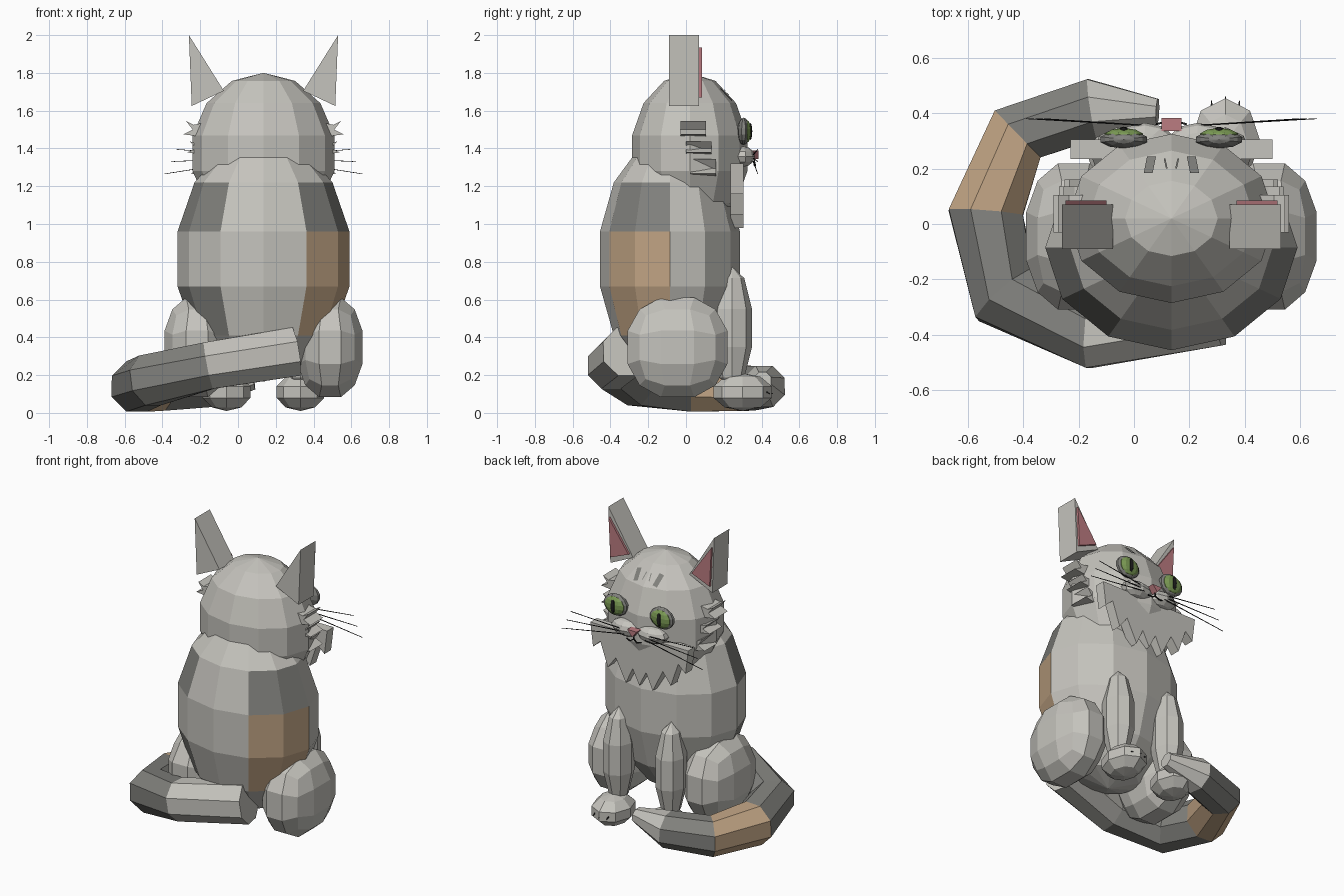
import bpy, bmesh, math
from mathutils import Vector, Matrix
from mathutils.bvhtree import BVHTree

cube = bpy.data.objects.get("Cube")
if cube:
    bpy.data.objects.remove(cube, do_unlink=True)

CX = 0.135  # mirror plane of the cat


def material(name, r, g, b):
    m = bpy.data.materials.new(name)
    m.use_nodes = True
    m.diffuse_color = (r, g, b, 1)
    m.node_tree.nodes["Principled BSDF"].inputs["Base Color"].default_value = (r, g, b, 1)
    return m


FUR = material("light grey fur", 0.56, 0.55, 0.51)
DARK = material("dark grey fur", 0.22, 0.22, 0.205)
TAN = material("tan fur", 0.53, 0.37, 0.23)
PINK = material("pink skin", 0.5, 0.2, 0.22)
GREEN = material("green iris", 0.2, 0.33, 0.09)
BLACK = material("black", 0.012, 0.012, 0.012)


def finish(name, bm, mats, rule=None):
    """Turn a bmesh into a flat-shaded object; rule picks a slot per face centre."""
    bmesh.ops.recalc_face_normals(bm, faces=bm.faces)
    if rule:
        for f in bm.faces:
            f.material_index = rule(f.calc_center_median())
    mesh = bpy.data.meshes.new(name)
    bm.to_mesh(mesh)
    bm.free()
    for m in mats:
        mesh.materials.append(m)
    ob = bpy.data.objects.new(name, mesh)
    bpy.context.collection.objects.link(ob)
    return ob


def place(bm, loc, size):
    bmesh.ops.transform(bm, verts=bm.verts,
                        matrix=Matrix.Translation(loc) @ Matrix.Diagonal((*size, 1)))


def ball(name, loc, size, mats, segs=12, rings=7, rule=None):
    bm = bmesh.new()
    bmesh.ops.create_uvsphere(bm, u_segments=segs, v_segments=rings, radius=1)
    place(bm, loc, size)
    return finish(name, bm, mats, rule)


def block_ball(name, loc, size, mats):
    """Rounded block: a subdivided cube pushed out to a sphere."""
    bm = bmesh.new()
    bmesh.ops.create_cube(bm, size=2)
    bmesh.ops.subdivide_edges(bm, edges=bm.edges[:], cuts=2, use_grid_fill=True)
    for v in bm.verts:
        v.co.normalize()
    place(bm, loc, size)
    return finish(name, bm, mats)


def prism(name, outline, y0, y1, mats):
    """Extrude an x-z outline from y0 to y1."""
    bm = bmesh.new()
    face = bm.faces.new([bm.verts.new((x, y0, z)) for x, z in outline])
    new = bmesh.ops.extrude_face_region(bm, geom=[face])["geom"]
    bmesh.ops.translate(bm, vec=(0, y1 - y0, 0),
                        verts=[g for g in new if isinstance(g, bmesh.types.BMVert)])
    return finish(name, bm, mats)


def tube(name, path, radii, sides, mats, slots=None):
    """Tube along a path with capped ends; slots gives a material per segment."""
    bm = bmesh.new()
    pts = [Vector(p) for p in path]
    rings = []
    for i, p in enumerate(pts):
        a, b = pts[max(i - 1, 0)], pts[min(i + 1, len(pts) - 1)]
        t = (b - a).normalized()
        side = t.cross(Vector((0, 0, 1))).normalized()
        up = side.cross(t)
        angles = [math.tau * (k + 0.5) / sides for k in range(sides)]
        rings.append([bm.verts.new(p + radii[i] * (side * math.cos(q) + up * math.sin(q)))
                      for q in angles])
    for i in range(len(rings) - 1):
        for k in range(sides):
            j = (k + 1) % sides
            f = bm.faces.new((rings[i][k], rings[i][j], rings[i + 1][j], rings[i + 1][k]))
            f.material_index = slots[i] if slots else 0
    bm.faces.new(rings[0])
    bm.faces.new(rings[-1])
    return finish(name, bm, mats)


# Body, with patches on the flanks
def body_patch(c):
    dx = c.x - CX
    if c.y > -0.085 or abs(dx) < 0.2:
        return 0
    if 0.96 < c.z < 1.22:
        return 1
    if dx > 0 and 0.42 < c.z < 0.96:
        return 2
    if dx < 0 and 0.42 < c.z < 0.67:
        return 1
    return 0


ball("body", (CX, -0.085, 0.815), (0.467, 0.38, 0.65), [FUR, DARK, TAN], rule=body_patch)

# Head
head = ball("head", (CX, 0.02, 1.375), (0.385, 0.313, 0.425), [FUR])

# Forehead markings laid onto the head surface
tree = BVHTree.FromPolygons([v.co for v in head.data.vertices],
                            [p.vertices for p in head.data.polygons])


def marking(name, x, y, w, h, skew):
    bm = bmesh.new()
    verts = []
    for sx, sy in ((-1, -1), (1, -1), (1, 1), (-1, 1)):
        hit, normal, _, _ = tree.ray_cast(Vector((x + sx * w + sy * skew, y + sy * h, 3)),
                                          Vector((0, 0, -1)))
        verts.append(bm.verts.new(hit + normal * 0.005))
    bm.faces.new(verts)
    finish(name, bm, [DARK])


for s, side in ((1, "left"), (-1, "right")):
    marking(side + "_forehead_patch", CX + s * 0.077, 0.21, 0.016, 0.03, -s * 0.006)
    marking(side + "_forehead_streak", CX + s * 0.02, 0.215, 0.003, 0.018, s * 0.004)

    def at(u):
        return CX + s * u

    # Ears
    prism(side + "_ear", [(at(0.395), 2.0), (at(0.38), 1.625), (at(0.21), 1.705)],
          -0.09, 0.07, [FUR])
    prism(side + "_inner_ear", [(at(0.383), 1.935), (at(0.37), 1.67), (at(0.235), 1.725)],
          0.07, 0.085, [PINK])

    # Eyes
    ball(side + "_eye_rim", (at(0.172), 0.305, 1.49), (0.09, 0.033, 0.073), [DARK], 10, 7)
    ball(side + "_iris", (at(0.172), 0.318, 1.49), (0.074, 0.029, 0.061), [GREEN], 10, 7)
    ball(side + "_pupil", (at(0.172), 0.34, 1.49), (0.018, 0.011, 0.045), [BLACK], 8, 6)

    # Muzzle and mouth
    ball(side + "_muzzle", (at(0.095), 0.295, 1.357), (0.11, 0.07, 0.056), [FUR], 10, 6)
    tube(side + "_mouth", [(at(0), 0.362, 1.325), (at(0.025), 0.368, 1.308),
                           (at(0.055), 0.36, 1.315)], [0.005] * 3, 4, [BLACK])

    # Whiskers
    for i, tip in enumerate(((0.46, 1.395), (0.49, 1.33), (0.525, 1.265))):
        tube(f"{side}_whisker_{i + 1}", [(at(0.08), 0.355, 1.365 - 0.015 * i),
                                         (at(tip[0]), 0.38, tip[1])],
             [0.0035, 0.002], 4, [BLACK])

    # Cheek tufts, each with two points
    for i, (y, z, h) in enumerate(((-0.03, 1.5, 0.05), (0.0, 1.4, 0.042), (0.025, 1.295, 0.055))):
        u = 0.41 - 0.02 * i
        prism(f"{side}_cheek_tuft_{i + 1}",
              [(at(0.24), z + h), (at(u - 0.04), z + h * 0.5), (at(u), z + h * 0.9),
               (at(u - 0.035), z), (at(u + 0.015), z - h * 0.5), (at(0.24), z - h)],
              y, y + 0.135, [FUR])

    # Legs and paws
    ball(side + "_front_leg", (at(0.195), 0.243, 0.45), (0.098, 0.112, 0.325), [FUR], 8, 5)
    ball(side + "_front_paw", (at(0.195), 0.3, 0.11), (0.132, 0.162, 0.1), [FUR], 8, 5)
    for k in (-1, 0, 1):
        x = at(0.195 + 0.05 * k)
        y = 0.445 - 0.015 * abs(k)
        tube(f"{side}_claw_{k + 2}", [(x, y - 0.02, 0.12), (x, y + 0.015, 0.1)],
             [0.007, 0.002], 4, [BLACK])
    block_ball(side + "_haunch", (at(0.352), -0.045, 0.347), (0.19, 0.292, 0.292), [FUR])

# Nose
prism("nose", [(CX - 0.036, 1.388), (CX + 0.036, 1.388), (CX, 1.345)], 0.335, 0.383, [PINK])
tube("nose_line", [(CX, 0.36, 1.35), (CX, 0.365, 1.322)], [0.004, 0.004], 4, [BLACK])

# Jagged chin ruff
half = [(0.365, 1.32), (0.345, 1.16), (0.29, 1.21), (0.235, 1.05),
        (0.175, 1.13), (0.1, 0.98), (0.05, 1.09)]
outline = [(CX + u, z) for u, z in half] + [(CX, 0.99)]
outline += [(CX - u, z) for u, z in reversed(half)]
prism("chin_ruff", outline, 0.235, 0.305, [FUR])

# Tail curling round to the front paws
tail_path = [(0.3, -0.31, 0.325), (-0.155, -0.395, 0.25), (-0.465, -0.255, 0.172),
             (-0.535, 0.04, 0.14), (-0.42, 0.325, 0.13), (-0.15, 0.415, 0.14),
             (0.085, 0.405, 0.17)]
tube("tail", tail_path, [0.14, 0.135, 0.145, 0.145, 0.128, 0.118, 0.05], 8,
     [FUR, DARK, TAN], [0, 1, 1, 2, 1, 0])
